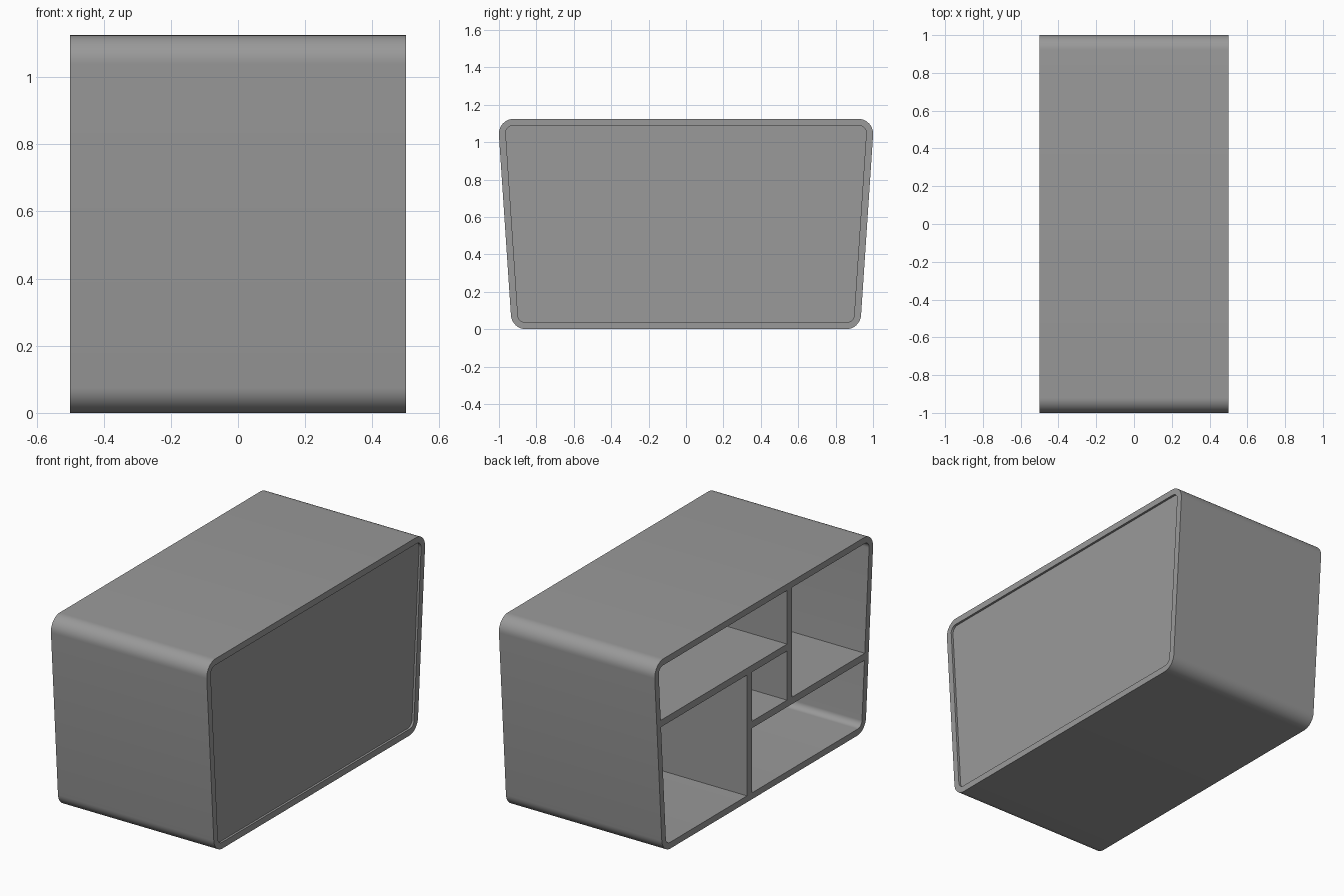
import bpy, bmesh
from math import pi, tan
from mathutils import Vector

if "Cube" in bpy.data.objects:
    bpy.data.objects.remove(bpy.data.objects["Cube"])

H, TOP, BOT = 1.125, 1.006, 0.931   # height, half widths of the sharp trapezoid
WALL = 0.037
SLOPE = (TOP - BOT) / H
FRONT, PANEL_IN, PANEL_OUT, BACK = -0.5, 0.465, 0.487, 0.5

grey = bpy.data.materials.new("dark_grey")
grey.diffuse_color = (0.32, 0.32, 0.32, 1)
grey.use_nodes = True
grey.node_tree.nodes["Principled BSDF"].inputs["Base Color"].default_value = grey.diffuse_color


def wall_y(z, inset=WALL):
    """Half width of the sloping side at height z."""
    return BOT + SLOPE * z - inset * (1 + SLOPE ** 2) ** 0.5


def rounded_profile(inset, radius, steps=10):
    """Rounded trapezoid in (y, z), anticlockwise."""
    lo, hi = inset, H - inset
    c = [Vector((-wall_y(lo, inset), lo)), Vector((wall_y(lo, inset), lo)),
         Vector((wall_y(hi, inset), hi)), Vector((-wall_y(hi, inset), hi))]
    pts = []
    for i, p in enumerate(c):
        a, b = (c[i - 1] - p).normalized(), (c[(i + 1) % 4] - p).normalized()
        ang = a.angle(b)
        centre = p + (a + b).normalized() * radius / abs(pow((1 - a.dot(b)) / 2, 0.5))
        start = p + a * radius / tan(ang / 2) - centre
        end = p + b * radius / tan(ang / 2) - centre
        for k in range(steps + 1):
            t = k / steps
            pts.append(centre + start.normalized().slerp(end.normalized(), t) * radius)
    return pts


def finish(bm, name):
    bmesh.ops.recalc_face_normals(bm, faces=bm.faces)
    mesh = bpy.data.meshes.new(name)
    bm.to_mesh(mesh)
    bm.free()
    mesh.materials.append(grey)
    ob = bpy.data.objects.new(name, mesh)
    bpy.context.collection.objects.link(ob)
    bpy.ops.object.select_all(action='DESELECT')
    ob.select_set(True)
    bpy.context.view_layer.objects.active = ob
    bpy.ops.object.shade_smooth_by_angle(angle=pi / 6)
    return ob


def prism(name, pts, x0, x1):
    """Extrude a (y, z) outline along x."""
    bm = bmesh.new()
    a, b = [[bm.verts.new((x, p[0], p[1])) for p in pts] for x in (x0, x1)]
    bm.faces.new(a)
    bm.faces.new(b[::-1])
    for i in range(len(pts)):
        bm.faces.new((a[i - 1], a[i], b[i], b[i - 1]))
    return finish(bm, name)


# Outer case: rounded tube, open at both ends
outer, inner = rounded_profile(0, 0.08), rounded_profile(WALL, 0.038)
bm = bmesh.new()
rings = [[bm.verts.new((x, p.x, p.y)) for p in prof]
         for x, prof in ((FRONT, outer), (BACK, outer), (BACK, inner), (FRONT, inner))]
for r in range(4):
    a, b = rings[r], rings[(r + 1) % 4]
    for i in range(len(a)):
        bm.faces.new((a[i - 1], a[i], b[i], b[i - 1]))
finish(bm, "case")

# Recessed back panel
prism("back_panel", inner, PANEL_IN, PANEL_OUT)

# Pinwheel of two shelves and two dividers
U0, U1 = 0.737, 0.777     # upper shelf heights
L0, L1 = 0.412, 0.452     # lower shelf heights
A0, A1 = 0.11, 0.155      # lower divider y range
B0, B1 = -0.257, -0.212   # upper divider y range
boards = {
    "upper_shelf": [(B1, U0), (wall_y(U0), U0), (wall_y(U1), U1), (B1, U1)],
    "lower_shelf": [(-wall_y(L0), L0), (A0, L0), (A0, L1), (-wall_y(L1), L1)],
    "lower_divider": [(A0, WALL), (A1, WALL), (A1, U0), (A0, U0)],
    "upper_divider": [(B0, L1), (B1, L1), (B1, H - WALL), (B0, H - WALL)],
}
for name, pts in boards.items():
    prism(name, pts, FRONT, PANEL_IN)
